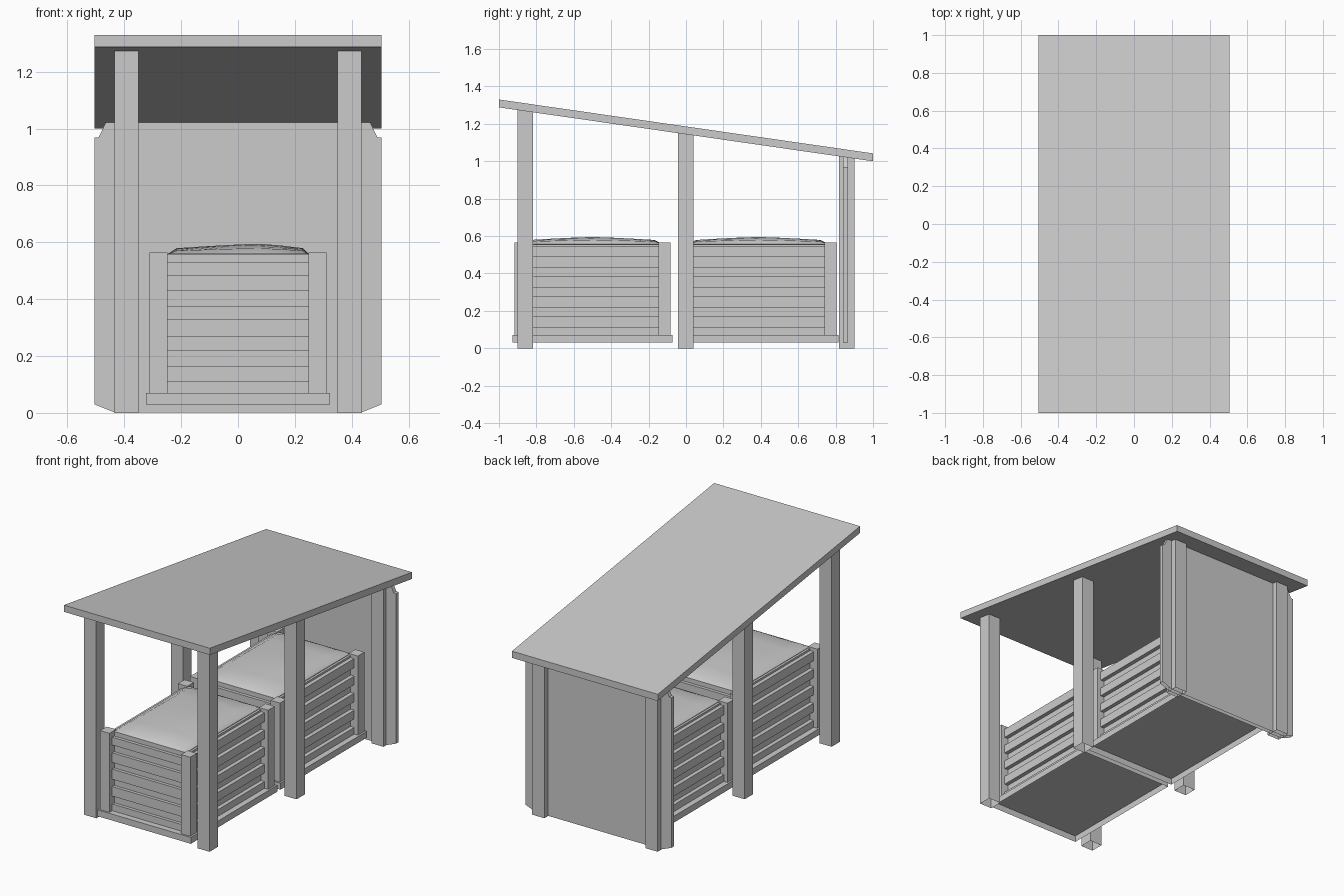
import bpy, bmesh, math

if "Cube" in bpy.data.objects:
    bpy.data.objects.remove(bpy.data.objects["Cube"])


def mesh_object(name, verts, faces, open_bottom=False):
    me = bpy.data.meshes.new(name)
    me.from_pydata(verts, [], faces)
    bm = bmesh.new()
    bm.from_mesh(me)
    bmesh.ops.recalc_face_normals(bm, faces=bm.faces)
    if open_bottom:
        down = [f for f in bm.faces if f.normal.z < -0.9]
        bmesh.ops.delete(bm, geom=down, context='FACES')
    bm.to_mesh(me)
    bm.free()
    ob = bpy.data.objects.new(name, me)
    bpy.context.collection.objects.link(ob)
    return ob


def prism(name, profile, axis, a, b, open_bottom=False):
    # Extrude a 2D profile along x (profile = y,z) or y (profile = x,z)
    n = len(profile)
    put = (lambda p, d: (d, p[0], p[1])) if axis == 'x' else (lambda p, d: (p[0], d, p[1]))
    verts = [put(p, a) for p in profile] + [put(p, b) for p in profile]
    faces = [list(range(n)), list(range(n, 2 * n))]
    faces += [[i, (i + 1) % n, n + (i + 1) % n, n + i] for i in range(n)]
    return mesh_object(name, verts, faces, open_bottom)


def box(name, x0, x1, y0, y1, z0, z1, open_bottom=False):
    return prism(name, [(y0, z0), (y1, z0), (y1, z1), (y0, z1)], 'x', x0, x1, open_bottom)


def under(y):
    # Height of the roof underside
    return 1.144 - 0.144 * y


# Sloping roof slab
prism("roof", [(-1, under(-1)), (1, under(1)), (1, 1.042), (-1, 1.33)], 'x', -0.505, 0.505)

# Six roof posts, tops cut to the slope, undersides open
for side in (-1, 1):
    for yc in (-0.86, 0, 0.86):
        y0, y1 = yc - 0.042, yc + 0.041
        prism("roof_post", [(y0, 0), (y1, 0), (y1, under(y1)), (y0, under(y0))],
              'x', side * 0.35, side * 0.435, True)

# Back wall with clipped corners
half = [(0.435, 0.002), (0.505, 0.03), (0.505, 0.968), (0.49, 0.97), (0.465, 1.022)]
prism("back_wall", half + [(-x, z) for x, z in reversed(half)], 'y', 0.84, 0.866, True)

# Slat heights on the sides and on the ends of a crate
SIDE = [(0.07, 0.112), (0.166, 0.22), (0.273, 0.326), (0.38, 0.433), (0.487, 0.543)]
END = [(0.07, 0.112), (0.161, 0.221), (0.267, 0.33), (0.372, 0.432), (0.481, 0.53)]
HX, HY = 0.248, 0.3525


def crest(t, peak):
    # Steep lip at the edges (t = -1, 1), then a gentle rise to 1 at the peak
    s = abs((t - peak) / (1 - peak) if t > peak else (t - peak) / (1 + peak))
    return 1 - 0.5 * s ** 1.3 if s < 0.9 else (1 - s) * 5.6


def crate(yc):
    box("crate_base", -0.323, 0.323, yc - 0.4275, yc + 0.4275, 0.03, 0.07, True)
    box("crate_filling", -HX, HX, yc - HY - 0.017, yc + HY + 0.017, 0.07, 0.558, True)
    for s in (-1, 1):
        # Filling also backs the side slats, set slightly behind them
        xs = sorted((s * HX, s * 0.262))
        box("crate_side_backing", *xs, yc - HY, yc + HY, 0.07, 0.555, True)
        for t in (-1, 1):
            ys = sorted((yc + t * HY, yc + t * (HY + 0.065)))
            box("crate_corner_post", s * HX, s * 0.312, *ys, 0.07, 0.565, True)
        for z0, z1 in SIDE:
            box("crate_side_slat", s * HX, s * 0.287, yc - HY, yc + HY, z0, z1)
        ys = sorted((yc + s * HY, yc + s * (HY + 0.037)))
        for z0, z1 in END:
            box("crate_end_slat", -HX, HX, *ys, z0, z1)
    # Gently domed heap on top
    us = [-1, -0.87, -0.6, -0.2, 0.1, 0.3, 0.6, 0.92, 1]
    vs = [-1, -0.9, -0.6, -0.3, 0, 0.3, 0.6, 0.9, 1]
    wx, wy = HX, HY + 0.017
    verts = [(u * wx, yc + v * wy, 0.559 + 0.036 * crest(u, 0.3) * crest(v, 0))
             for v in vs for u in us]
    m = len(us)
    faces = [[j * m + i, j * m + i + 1, (j + 1) * m + i + 1, (j + 1) * m + i]
             for j in range(m - 1) for i in range(m - 1)]
    heap = mesh_object("crate_heap", verts, faces)
    for p in heap.data.polygons:
        p.use_smooth = True
    if heap.data.polygons[0].normal.z < 0:
        heap.data.flip_normals()


# Two crates, one behind the other
for yc in (-0.5, 0.387):
    crate(yc)
